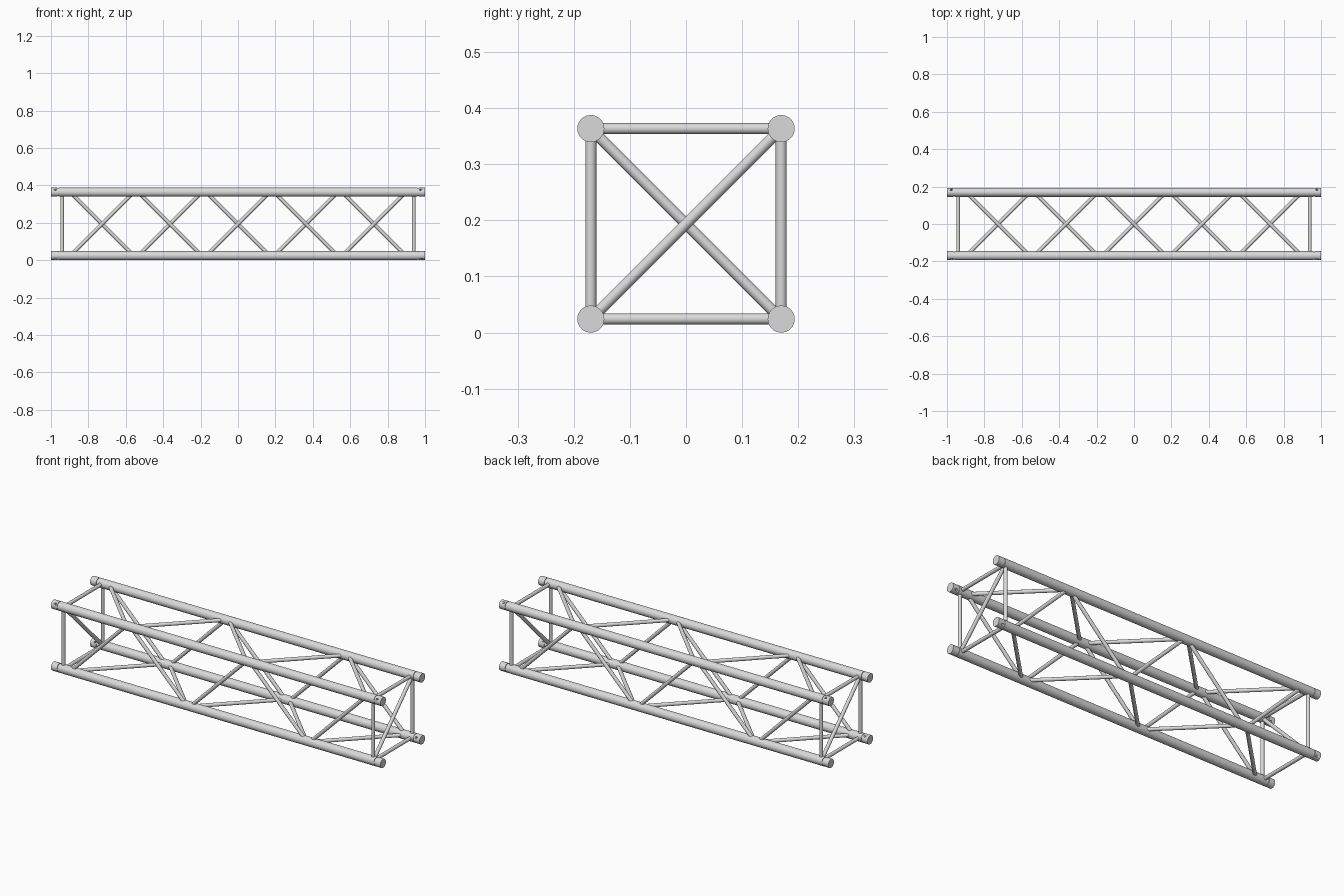
import bpy, math
from mathutils import Vector

if "Cube" in bpy.data.objects:
    bpy.data.objects.remove(bpy.data.objects["Cube"])

H = 0.1697        # half distance between tube centres
ZC = 0.1938       # height of the truss axis
R = 0.0241        # main tube radius
RB = 0.0098       # brace radius
PITCH = 0.3635    # spacing of the lacing bays
END = 0.964       # where the end couplers begin
FRAME = 0.94      # position of the end frames

metal = bpy.data.materials.new("light_grey_metal")
metal.diffuse_color = (0.7, 0.7, 0.7, 1)
metal.use_nodes = True
metal.node_tree.nodes["Principled BSDF"].inputs["Base Color"].default_value = metal.diffuse_color


def rod(name, a, b, radius, sides=32):
    """Cylinder from a to b, given relative to the truss axis."""
    a, b = Vector(a), Vector(b)
    d = b - a
    bpy.ops.mesh.primitive_cylinder_add(
        vertices=sides, radius=radius, depth=d.length,
        location=(a + b) / 2 + Vector((0, 0, ZC)),
        rotation=d.to_track_quat('Z', 'Y').to_euler())
    ob = bpy.context.object
    ob.name = name
    ob.data.materials.append(metal)
    bpy.ops.object.shade_smooth_by_angle()
    return ob


# Four sides, each a quarter turn about the long axis
for q in range(4):
    c, s = round(math.cos(q * math.pi / 2)), round(math.sin(q * math.pi / 2))

    def turn(x, y, z):
        return (x, y * c - z * s, y * s + z * c)

    # Main tube
    rod("main_tube", turn(-END + 0.004, -H, H), turn(END - 0.004, -H, H), R, 48)

    for side in (-1, 1):
        # Narrow neck forming the groove between tube and coupler
        rod("coupler_neck", turn(side * (END - 0.006), -H, H),
            turn(side * (END + 0.002), -H, H), R - 0.003, 48)

        # End coupler with a slanted pin bore
        coupler = rod("end_coupler", turn(side * END, -H, H),
                      turn(side, -H, H), R, 48)
        tilt = math.radians(36)
        dy, dz = 0.05 * math.cos(tilt), 0.05 * math.sin(tilt)
        cutter = rod("bore_cutter", turn(side * 0.976, -H - dy, H + dz),
                     turn(side * 0.976, -H + dy, H - dz), 0.005, 16)
        cutter.hide_render = True
        cutter.hide_set(True)
        cutter.display_type = 'WIRE'
        bore = coupler.modifiers.new("pin_bore", 'BOOLEAN')
        bore.operation = 'DIFFERENCE'
        bore.solver = 'EXACT'
        bore.object = cutter

        # End frame bar
        rod("end_bar", turn(side * FRAME, -H, -H), turn(side * FRAME, -H, H), RB, 24)

    # Zigzag lacing, mirrored between neighbouring sides
    for k in range(-2, 3):
        slope = 1 if (k + q) % 2 == 0 else -1
        rod("lacing_brace", turn(k * PITCH - H * slope, -H, -H),
            turn(k * PITCH + H * slope, -H, H), RB, 24)

# Crossed end diagonals
for side in (-1, 1):
    rod("end_diagonal", (side * FRAME, -H * side, -H), (side * FRAME, H * side, H), RB, 24)
